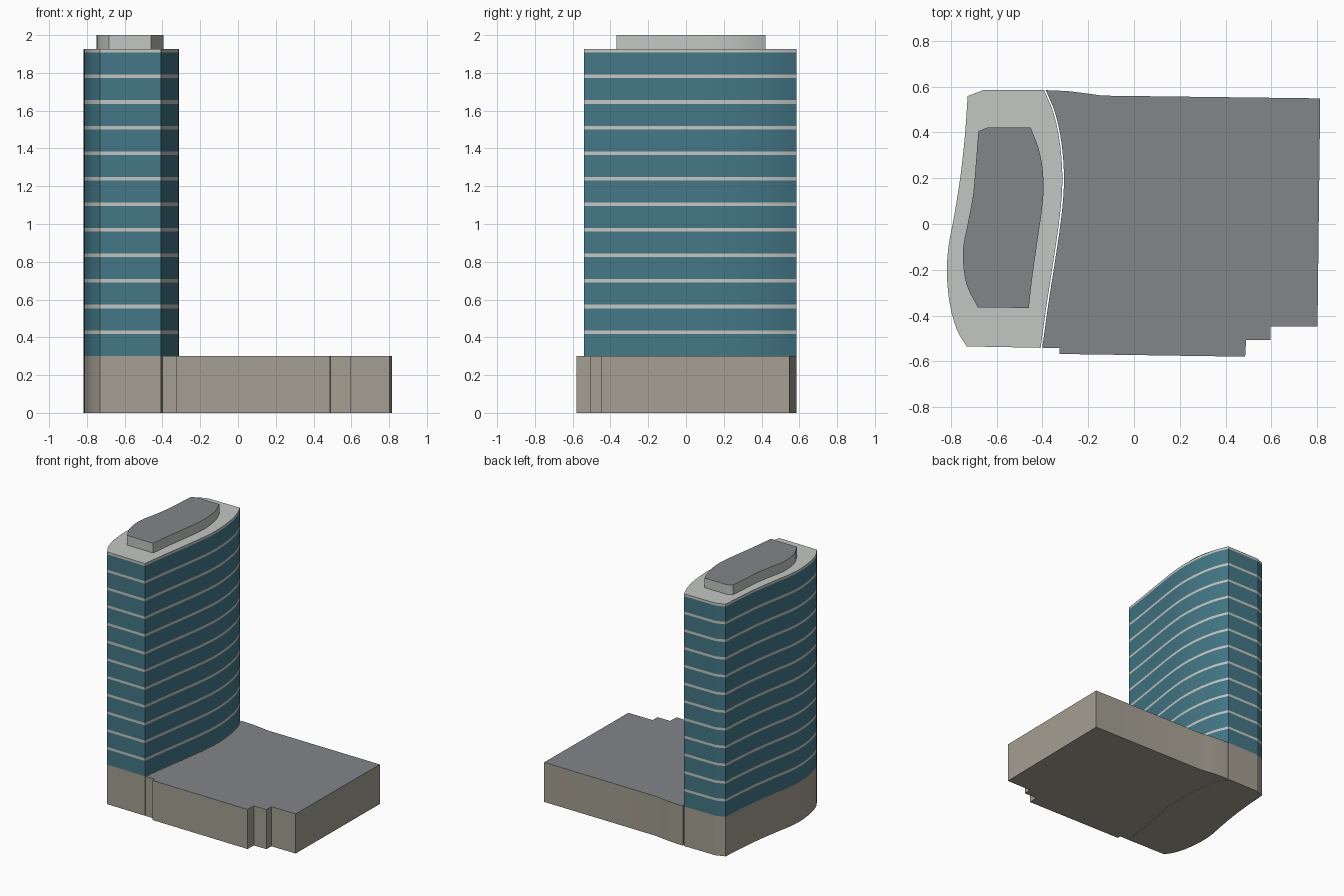
import bpy, bmesh, math
from mathutils import Vector

if "Cube" in bpy.data.objects:
    bpy.data.objects.remove(bpy.data.objects["Cube"])


def material(name, rgb):
    m = bpy.data.materials.new(name)
    lin = [(c / 255 / 12.92) if c < 11 else ((c / 255 + 0.055) / 1.055) ** 2.4 for c in rgb]
    m.diffuse_color = (*lin, 1)
    m.use_nodes = True
    m.node_tree.nodes["Principled BSDF"].inputs["Base Color"].default_value = m.diffuse_color
    return m


STONE = material("beige stone", (164, 159, 146))
GLASS = material("teal glass", (67, 119, 134))
TRIM = material("pale grey trim", (195, 198, 194))
ROOF = material("dark grey roof", (130, 133, 137))


def curve(pts, steps=3):
    """Smooth open curve through the points."""
    p = [Vector(q) for q in pts]
    p = [2 * p[0] - p[1]] + p + [2 * p[-1] - p[-2]]
    out = []
    for i in range(1, len(p) - 2):
        a, b, c, d = p[i - 1:i + 3]
        for s in range(steps):
            t = s / steps
            out.append(0.5 * (2 * b + (c - a) * t + (2 * a - 5 * b + 4 * c - d) * t * t
                              + (3 * b - a - 3 * c + d) * t ** 3))
    return out + [p[-2]]


def extrude(name, outline, levels, side_mats, top_mat):
    """Stack rings of the outline at the levels, one side material per storey."""
    bm = bmesh.new()
    rings = [[bm.verts.new((x, y, z)) for x, y in outline] for z in levels]
    mats = list(dict.fromkeys(side_mats + [top_mat]))
    n = len(outline)
    for k, mat in enumerate(side_mats):
        lo, hi = rings[k], rings[k + 1]
        for i in range(n):
            j = (i + 1) % n
            bm.faces.new((lo[i], lo[j], hi[j], hi[i])).material_index = mats.index(mat)
    bm.faces.new(rings[0][::-1]).material_index = mats.index(side_mats[0])
    bm.faces.new(rings[-1]).material_index = mats.index(top_mat)
    me = bpy.data.meshes.new(name)
    bm.to_mesh(me)
    bm.free()
    for m in mats:
        me.materials.append(m)
    ob = bpy.data.objects.new(name, me)
    bpy.context.collection.objects.link(ob)
    bpy.ops.object.select_all(action='DESELECT')
    ob.select_set(True)
    bpy.context.view_layer.objects.active = ob
    bpy.ops.object.shade_smooth_by_angle(angle=math.radians(20))
    return ob


# S-shaped tower plan, counter-clockwise from the front right corner
right_side = curve([(-0.408, -0.541), (-0.383, -0.36), (-0.352, -0.16), (-0.326, 0.02),
                    (-0.313, 0.18), (-0.322, 0.34), (-0.35, 0.48), (-0.393, 0.585)])
left_side = curve([(-0.727, 0.559), (-0.738, 0.40), (-0.757, 0.22), (-0.787, 0.03),
                   (-0.811, -0.10), (-0.818, -0.22), (-0.805, -0.35), (-0.775, -0.46),
                   (-0.731, -0.535)])
tower_plan = right_side + [(-0.66, 0.585)] + left_side

BASE, TOP, FLOORS, BAND = 0.302, 1.926, 12, 0.019
extrude("tower_base", tower_plan, [0, BASE], [STONE], STONE)

# Glass storeys, each closed by a pale floor band
levels, mats = [BASE], []
for f in range(1, FLOORS + 1):
    z = BASE + (TOP - BASE) * f / FLOORS
    levels += [z - BAND, z]
    mats += [GLASS, TRIM]
extrude("tower", tower_plan, levels, mats, TRIM)

# Rooftop plant room
plant_right = curve([(-0.46, -0.367), (-0.443, -0.22), (-0.42, -0.06), (-0.403, 0.06),
                     (-0.395, 0.16), (-0.402, 0.26), (-0.42, 0.34), (-0.452, 0.422)])
plant_left = curve([(-0.68, 0.406), (-0.69, 0.28), (-0.703, 0.13), (-0.727, 0.0),
                    (-0.745, -0.09), (-0.747, -0.17), (-0.73, -0.27), (-0.683, -0.364)])
extrude("plant_room", plant_right + [(-0.64, 0.422)] + plant_left, [TOP, 2.0], [TRIM], ROOF)

# Low podium with stepped front corner, following the tower curve
podium_plan = [(-0.325, -0.541), (-0.325, -0.568), (0.486, -0.58), (0.49, -0.507),
               (0.596, -0.507), (0.596, -0.449), (0.802, -0.449), (0.814, 0.549),
               (-0.138, 0.561), (-0.215, 0.572), (-0.29, 0.581)]
podium_plan += [(p.x + 0.007, p.y) for p in reversed(right_side)]
extrude("podium", podium_plan, [0, BASE], [STONE], ROOF)
